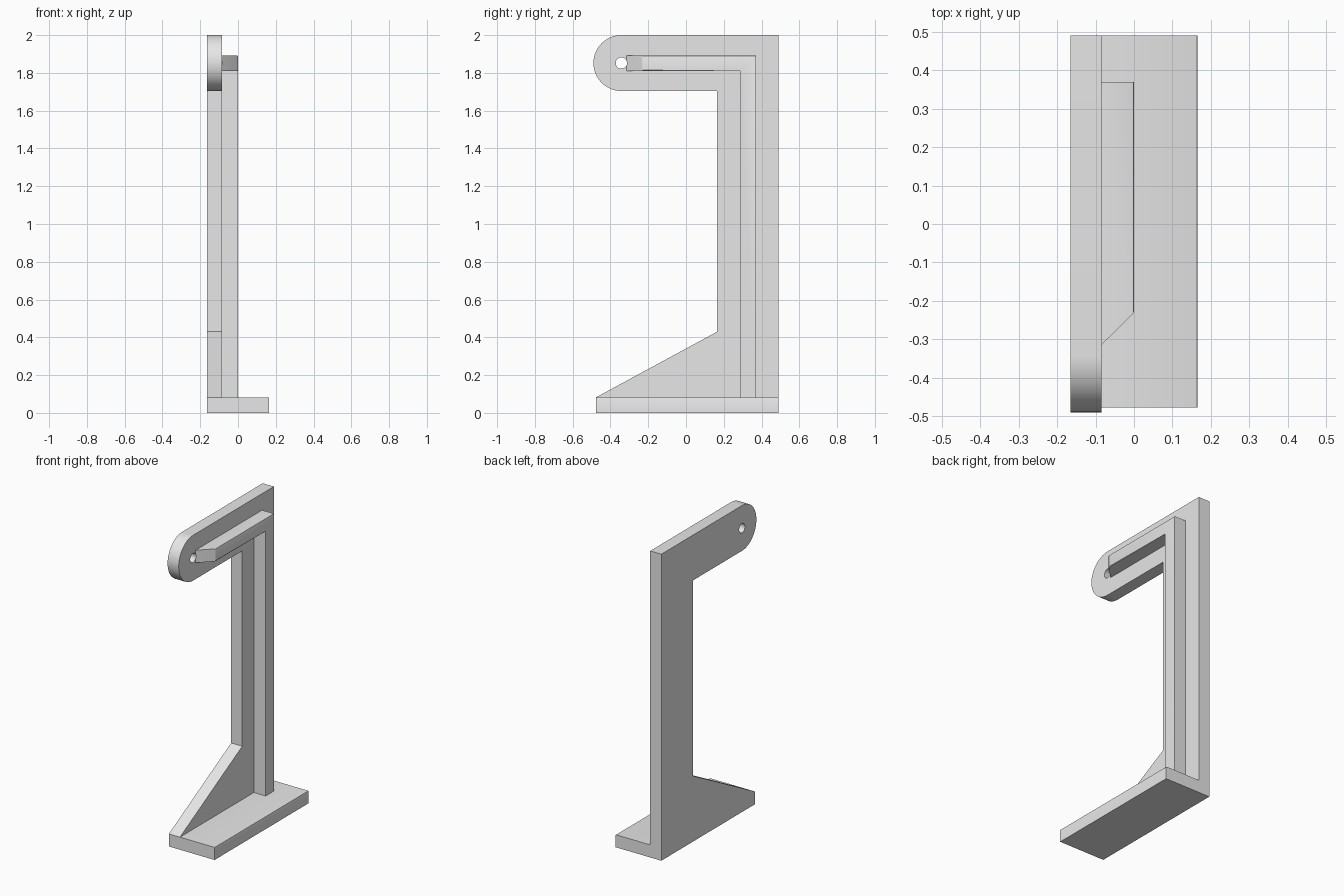
import bpy, bmesh, math
from mathutils import Matrix

cube = bpy.data.objects.get("Cube")
if cube:
    bpy.data.objects.remove(cube, do_unlink=True)

GREY = (0.8, 0.8, 0.8, 1.0)
mat = bpy.data.materials.new("light_grey")
mat.use_nodes = True
mat.diffuse_color = GREY
mat.node_tree.nodes["Principled BSDF"].inputs["Base Color"].default_value = GREY

INNER, OUTER = -0.085, -0.165      # faces of the upright plate
PIVOT_Y, PIVOT_Z, ARM_R = -0.342, 1.852, 0.148


def finish(name, bm):
    bmesh.ops.recalc_face_normals(bm, faces=bm.faces)
    mesh = bpy.data.meshes.new(name)
    bm.to_mesh(mesh)
    bm.free()
    mesh.materials.append(mat)
    obj = bpy.data.objects.new(name, mesh)
    bpy.context.collection.objects.link(obj)
    return obj


def extrude_profile(name, points, x0, x1, edit=None):
    """Extrude a (y, z) outline from x0 to x1."""
    bm = bmesh.new()
    face = bm.faces.new([bm.verts.new((x0, y, z)) for y, z in points])
    ext = bmesh.ops.extrude_face_region(bm, geom=[face])
    for v in ext["geom"]:
        if isinstance(v, bmesh.types.BMVert):
            v.co.x = x1
    if edit:
        edit(bm)
    return finish(name, bm)


def soften(bm, rule):
    """Lightly round the edges whose two ends both satisfy the rule."""
    edges = [e for e in bm.edges if all(rule(v.co) for v in e.verts)]
    bmesh.ops.bevel(bm, geom=edges, offset=0.005, segments=2, profile=0.5,
                    affect='EDGES')


# Upright plate: brace, column and round-ended arm
tip = [(PIVOT_Y - ARM_R * math.sin(a), PIVOT_Z + ARM_R * math.cos(a))
       for a in (math.pi * i / 32 for i in range(33))]
outline = [(-0.477, 0), (0.49, 0), (0.49, 2.0)] + tip + [
    (0.165, PIVOT_Z - ARM_R), (0.165, 0.43), (-0.477, 0.082)]
plate = extrude_profile("upright_plate", outline, OUTER, INNER)

# Foot
foot = extrude_profile(
    "foot", [(-0.477, 0), (0.49, 0), (0.49, 0.082), (-0.477, 0.082)], INNER, 0.165,
    lambda bm: soften(bm, lambda c: c.x > 0 and c.z > 0))


# Stiffening rib with a sloped free end
def shape_rib(bm):
    for v in bm.verts:
        if v.co.x > -0.01 and v.co.y < -0.2:
            v.co.y = -0.232
    soften(bm, lambda c: c.x > -0.01 and c.z > 0.1)


rib = extrude_profile(
    "stiffening_rib",
    [(0.285, 0.08), (0.37, 0.08), (0.37, 1.892), (-0.315, 1.892),
     (-0.315, 1.81), (0.285, 1.81)], INNER, 0.0, shape_rib)

# Pivot hole through the arm
bm = bmesh.new()
bmesh.ops.create_cone(
    bm, cap_ends=True, segments=32, radius1=0.03, radius2=0.03, depth=1,
    matrix=Matrix.Translation((0, PIVOT_Y, PIVOT_Z)) @ Matrix.Rotation(math.pi / 2, 4, 'Y'))
cutter = finish("hole_cutter", bm)
cutter.hide_render = True
cutter.hide_set(True)
for part in (plate, rib):
    cut = part.modifiers.new("pivot_hole", 'BOOLEAN')
    cut.operation = 'DIFFERENCE'
    cut.solver = 'EXACT'
    cut.object = cutter

# Smooth the curved faces, keep corners sharp
for part in (plate, foot, rib):
    bpy.ops.object.select_all(action='DESELECT')
    part.select_set(True)
    bpy.context.view_layer.objects.active = part
    for m in list(part.modifiers):
        bpy.ops.object.modifier_apply(modifier=m.name)
    bpy.ops.object.shade_smooth_by_angle(angle=math.radians(30))
